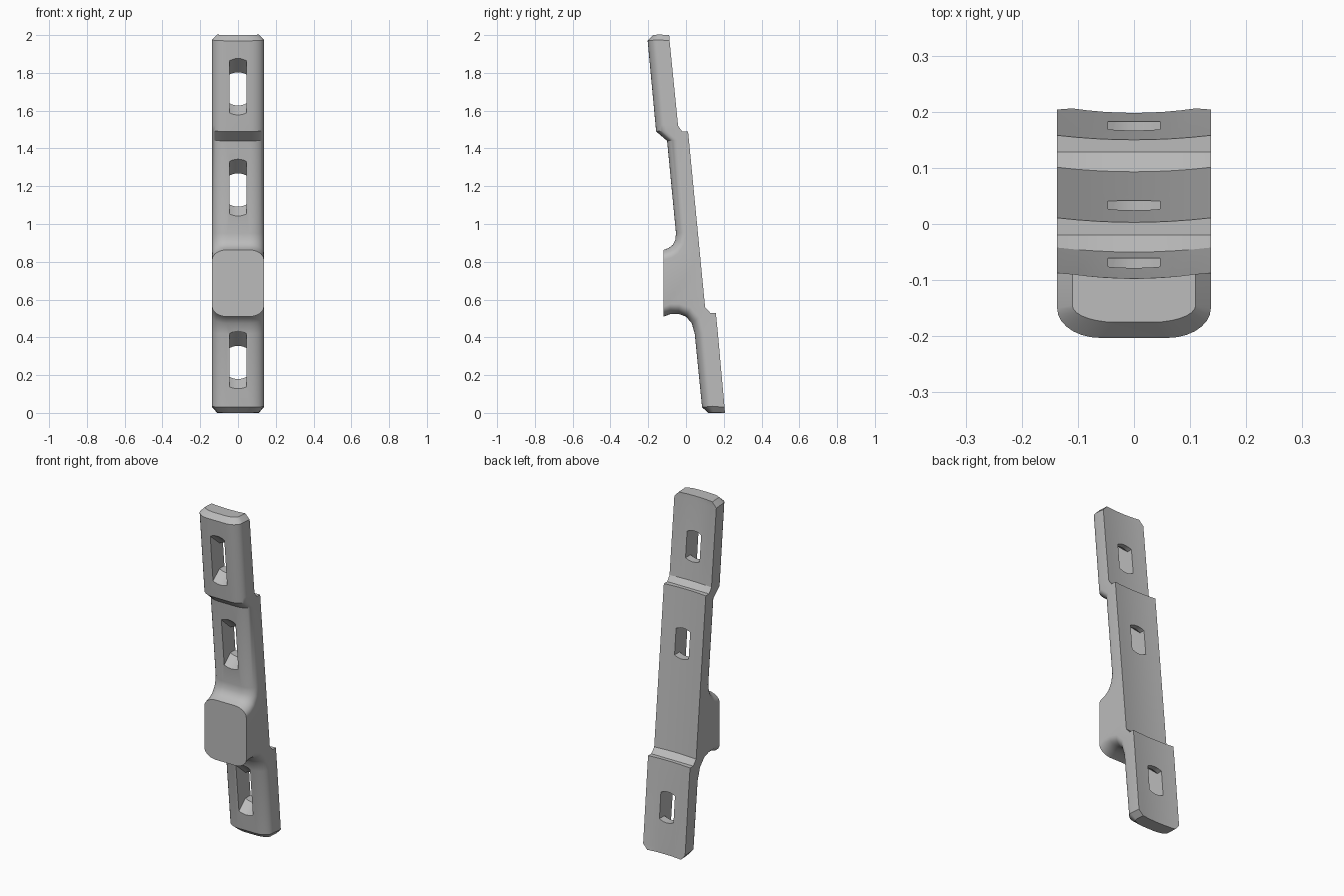
import bpy, bmesh, math

cube = bpy.data.objects.get("Cube")
if cube:
    bpy.data.objects.remove(cube, do_unlink=True)

grey = bpy.data.materials.new("plain_grey")
grey.use_nodes = True
colour = (0.5, 0.5, 0.5, 1)
grey.diffuse_color = colour
grey.node_tree.nodes["Principled BSDF"].inputs["Base Color"].default_value = colour


def loft(name, rings):
    """Skin a list of equal closed rings and cap both ends."""
    bm = bmesh.new()
    rows = [[bm.verts.new(p) for p in ring] for ring in rings]
    count = len(rows[0])
    for a, b in zip(rows, rows[1:]):
        for i in range(count):
            j = (i + 1) % count
            bm.faces.new((a[i], a[j], b[j], b[i]))
    bm.faces.new(rows[0])
    bm.faces.new(rows[-1])
    bmesh.ops.recalc_face_normals(bm, faces=bm.faces)
    mesh = bpy.data.meshes.new(name)
    bm.to_mesh(mesh)
    bm.free()
    mesh.materials.append(grey)
    obj = bpy.data.objects.new(name, mesh)
    bpy.context.collection.objects.link(obj)
    return obj


HALF, FLAT, BOW, STEPS = 0.137, 0.06, 0.008, 7


def bar_ring(front, normal, back, half=HALF, drop=0.053, bow=BOW):
    """Cross-section with rounded front corners and a slightly hollow back."""
    flat = half - (HALF - FLAT)
    right = []
    for i in range(STEPS + 1):
        a = math.pi / 2 * i / STEPS
        x = flat + (half - flat) * math.sin(a)
        d = drop * (1 - math.cos(a))
        right.append((x, front[0] - normal[0] * d, front[1] - normal[1] * d))
    left = [(-x, y, z) for x, y, z in reversed(right)]
    rear = []
    for i in range(9):
        t = 1 - i / 4
        rear.append((t * half, back[0] + bow * t * t, back[1]))
    return left + right + rear


def mid_back(z):
    return (0.093 - 0.0968 * (z - 0.56), z)


FACE, DOWN, UP = (-1, -0.1), (0, -1), (0, 1)
rings = [
    # lower leg with chamfered foot
    bar_ring((0.118, 0), FACE, (0.198, 0), 0.11, 0.03),
    bar_ring((0.085, 0.03), FACE, (0.196, 0.03)),
    bar_ring((0.046, 0.42), FACE, (0.159, 0.44)),
    # arch under the block, ledge on the back
    bar_ring((0.03, 0.475), (-0.8, -0.6), (0.15, 0.53)),
    bar_ring((0, 0.51), (-0.45, -0.9), (0.128, 0.53), bow=0),
    bar_ring((-0.04, 0.524), (-0.1, -1), (0.093, 0.56)),
    bar_ring((-0.08, 0.524), (0.1, -1), mid_back(0.62)),
    # block
    bar_ring((-0.118, 0.51), DOWN, mid_back(0.74)),
    bar_ring((-0.118, 0.863), UP, mid_back(0.83)),
    # fillet above the block
    bar_ring((-0.09, 0.874), (-0.3, 0.95), mid_back(0.86)),
    bar_ring((-0.07, 0.89), (-0.55, 0.85), mid_back(0.89)),
    bar_ring((-0.057, 0.915), (-0.9, 0.4), mid_back(0.92)),
    bar_ring((-0.053, 0.95), FACE, mid_back(0.95)),
    # step to the upper leg
    bar_ring((-0.1, 1.44), FACE, mid_back(1.49)),
    bar_ring((-0.158, 1.49), FACE, (-0.02, 1.49), bow=0),
    bar_ring((-0.161, 1.52), FACE, (-0.05, 1.52)),
    # chamfered tip
    bar_ring((-0.203, 1.97), FACE, (-0.095, 1.97)),
    bar_ring((-0.175, 2), FACE, (-0.097, 2), 0.11, 0.03),
]
bar = loft("stepped_bar", rings)


def slot_ring(y, z, h, w=0.046):
    pts = []
    for s in (-1, 1):
        for i in range(7):
            t = (i / 3 - 1) * -s
            pts.append((t * w, y, z + s * (h - 0.012 * t * t)))
    return pts


# flared slots through each of the three sections
for front, back, z in ((0.062, 0.175, 0.267), (-0.075, 0.034, 1.18), (-0.182, -0.068, 1.715)):
    cutter = loft("slot_cutter", [
        slot_ring(front - 0.04, z, 0.185),
        slot_ring(back - 0.04, z, 0.088),
        slot_ring(back + 0.06, z, 0.088),
    ])
    cutter.hide_render = True
    mod = bar.modifiers.new("slot", "BOOLEAN")
    mod.operation = "DIFFERENCE"
    mod.solver = "EXACT"
    mod.object = cutter
    bpy.ops.object.select_all(action="DESELECT")
    bpy.context.view_layer.objects.active = bar
    bar.select_set(True)
    bpy.ops.object.modifier_apply(modifier=mod.name)
    bpy.data.objects.remove(cutter, do_unlink=True)

bpy.ops.object.shade_smooth_by_angle(angle=math.radians(32))
